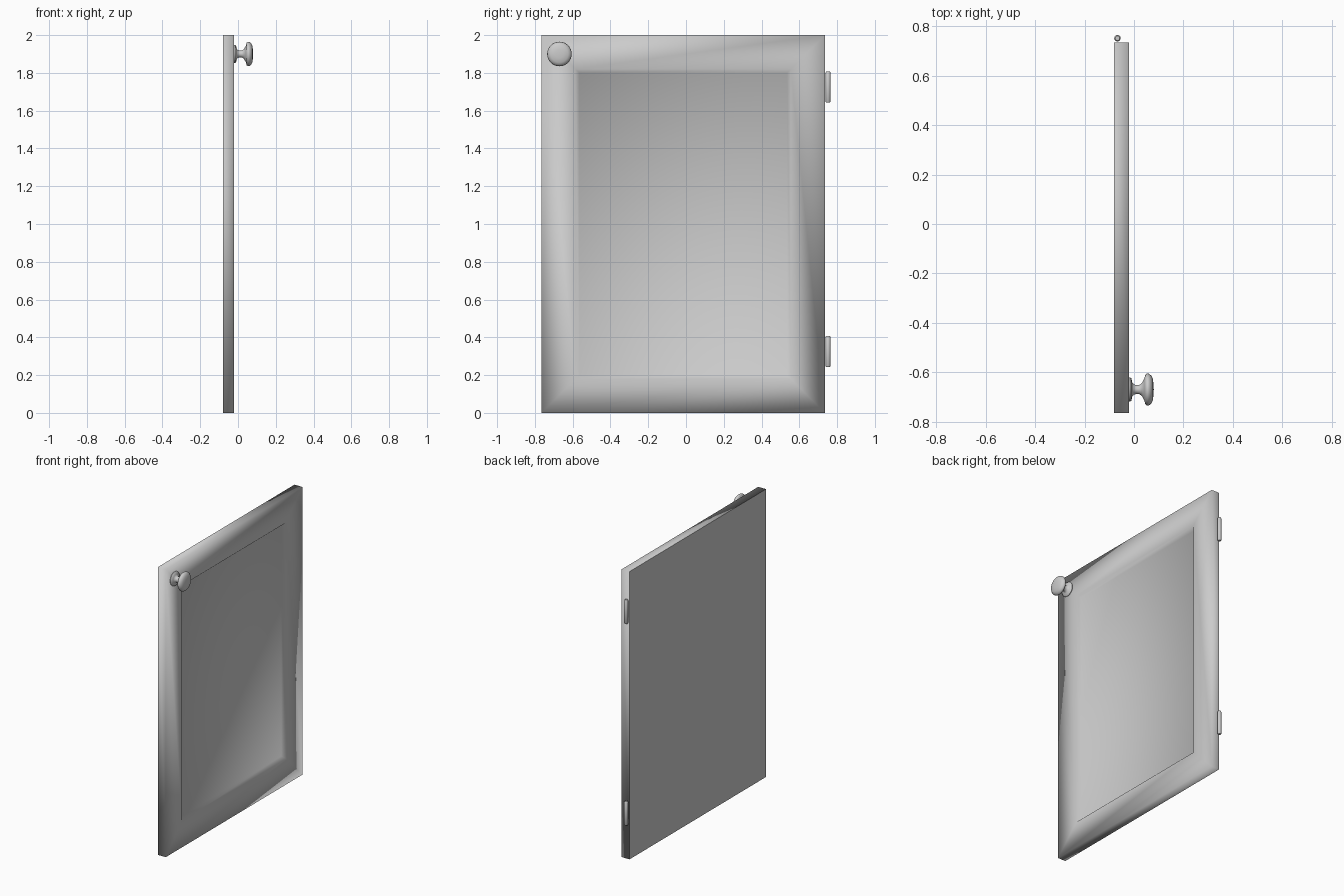
import bpy, bmesh, math
from mathutils import Matrix, Vector

if "Cube" in bpy.data.objects:
    bpy.data.objects.remove(bpy.data.objects["Cube"])


def finish(name, bm, location=(0, 0, 0)):
    bmesh.ops.remove_doubles(bm, verts=bm.verts, dist=1e-5)
    bmesh.ops.recalc_face_normals(bm, faces=bm.faces)
    for f in bm.faces:
        f.smooth = True
    mesh = bpy.data.meshes.new(name)
    bm.to_mesh(mesh)
    bm.free()
    obj = bpy.data.objects.new(name, mesh)
    obj.location = location
    bpy.context.collection.objects.link(obj)
    return obj


def lathe(name, profile, location, steps, to_x=False, angle=35):
    # profile holds (radius, height) pairs turned around the z axis
    bm = bmesh.new()
    vs = [bm.verts.new((r, 0, h)) for r, h in profile]
    es = [bm.edges.new(p) for p in zip(vs, vs[1:])]
    bmesh.ops.spin(bm, geom=vs + es, cent=(0, 0, 0), axis=(0, 0, 1),
                   angle=math.tau, steps=steps)
    if to_x:
        bm.transform(Matrix.Rotation(math.pi / 2, 4, 'Y'))
    obj = finish(name, bm, location)
    bpy.context.view_layer.objects.active = obj
    obj.select_set(True)
    bpy.ops.object.shade_smooth_by_angle(angle=math.radians(angle))
    obj.select_set(False)
    return obj


# Door slab: stacked rectangles (x, inset) from back to recessed panel
bm = bmesh.new()
rings = []
for x, inset in [(-0.08, 0), (-0.02, 0), (-0.02, 0.18), (-0.042, 0.2)]:
    y0, y1, z0, z1 = -0.765 + inset, 0.735 - inset, inset, 2 - inset
    rings.append([bm.verts.new((x, y, z)) for y, z in
                  ((y0, z0), (y1, z0), (y1, z1), (y0, z1))])
for a, b in zip(rings, rings[1:]):
    for i in range(4):
        j = (i + 1) % 4
        bm.faces.new((a[i], a[j], b[j], b[i]))
back = bm.faces.new(rings[0])
bm.faces.new(rings[-1])
for e in back.edges:
    e.smooth = False
finish("door_panel", bm)

# Turned knob on the face of the door
lathe("door_knob", [(0, -0.022), (0.047, -0.022), (0.049, -0.016),
                    (0.045, -0.010), (0.030, -0.008), (0.021, -0.001),
                    (0.018, 0.010), (0.019, 0.022), (0.026, 0.032),
                    (0.045, 0.042), (0.060, 0.046), (0.065, 0.053),
                    (0.064, 0.061), (0.056, 0.070), (0.045, 0.076),
                    (0.022, 0.079), (0, 0.080)],
      (0, -0.67, 1.90), 32, to_x=True, angle=50)

# Hinge barrels on the opposite edge
for name, z in (("lower_hinge", 0.325), ("upper_hinge", 1.725)):
    lathe(name, [(0, -0.083), (0.009, -0.083), (0.013, -0.077),
                 (0.013, 0.077), (0.009, 0.083), (0, 0.083)],
          (-0.067, 0.752, z), 16)
